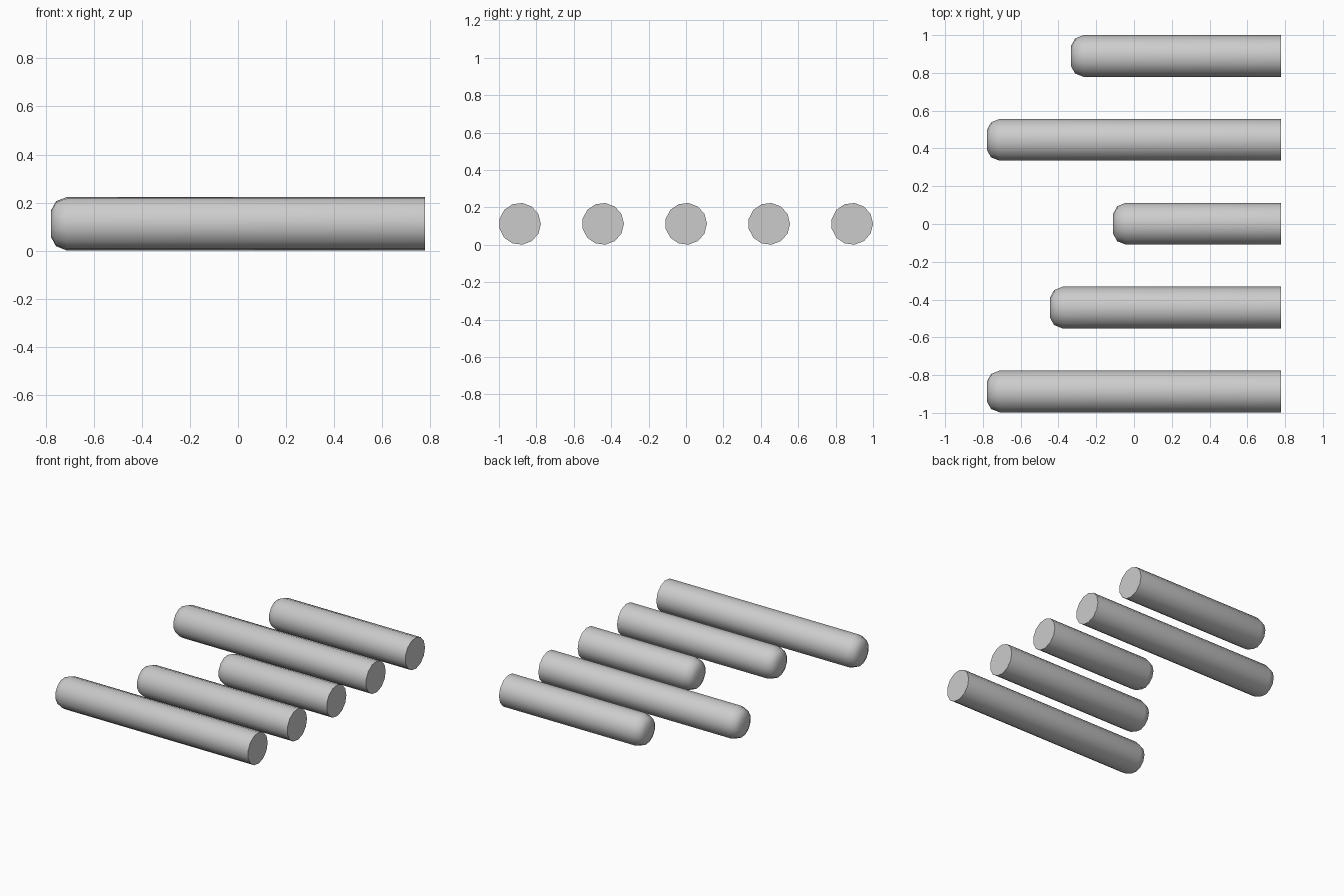
import bpy, bmesh, math

cube = bpy.data.objects.get("Cube")
if cube:
    bpy.data.objects.remove(cube, do_unlink=True)

# Light grey for every rod
grey = bpy.data.materials.new("light grey")
grey.use_nodes = True
colour = (0.6, 0.6, 0.6, 1)
grey.diffuse_color = colour
grey.node_tree.nodes["Principled BSDF"].inputs["Base Color"].default_value = colour

SIDES = 13
RADIUS = 0.112
END_X = 0.778


def rod(name, y, tip_x):
    """Rod along x: flat end at +x, rounded tip at -x."""
    bm = bmesh.new()
    # (distance from tip, radius) of each ring
    profile = [(0, 0.055), (0.021, 0.094), (0.066, RADIUS), (END_X - tip_x, RADIUS)]
    rings = []
    for dx, r in profile:
        ring = []
        for i in range(SIDES):
            a = math.tau * i / SIDES
            ring.append(bm.verts.new((dx, r * math.cos(a), r * math.sin(a))))
        rings.append(ring)
    for a, b in zip(rings, rings[1:]):
        for i in range(SIDES):
            j = (i + 1) % SIDES
            bm.faces.new((a[i], a[j], b[j], b[i]))
    bm.faces.new(rings[0])
    bm.faces.new(rings[-1])
    bmesh.ops.recalc_face_normals(bm, faces=bm.faces)
    mesh = bpy.data.meshes.new(name)
    bm.to_mesh(mesh)
    bm.free()
    mesh.materials.append(grey)
    obj = bpy.data.objects.new(name, mesh)
    obj.location = (tip_x, y, RADIUS)
    bpy.context.collection.objects.link(obj)
    bpy.ops.object.select_all(action="DESELECT")
    obj.select_set(True)
    bpy.context.view_layer.objects.active = obj
    bpy.ops.object.shade_smooth_by_angle(angle=math.radians(50))


# Five evenly spaced rods, front to back, with aligned flat ends
tips = [-0.778, -0.444, -0.11, -0.778, -0.333]
names = ["front_rod", "front_middle_rod", "centre_rod", "back_middle_rod", "back_rod"]
for i, (name, tip) in enumerate(zip(names, tips)):
    rod(name, (i - 2) * 0.444, tip)
